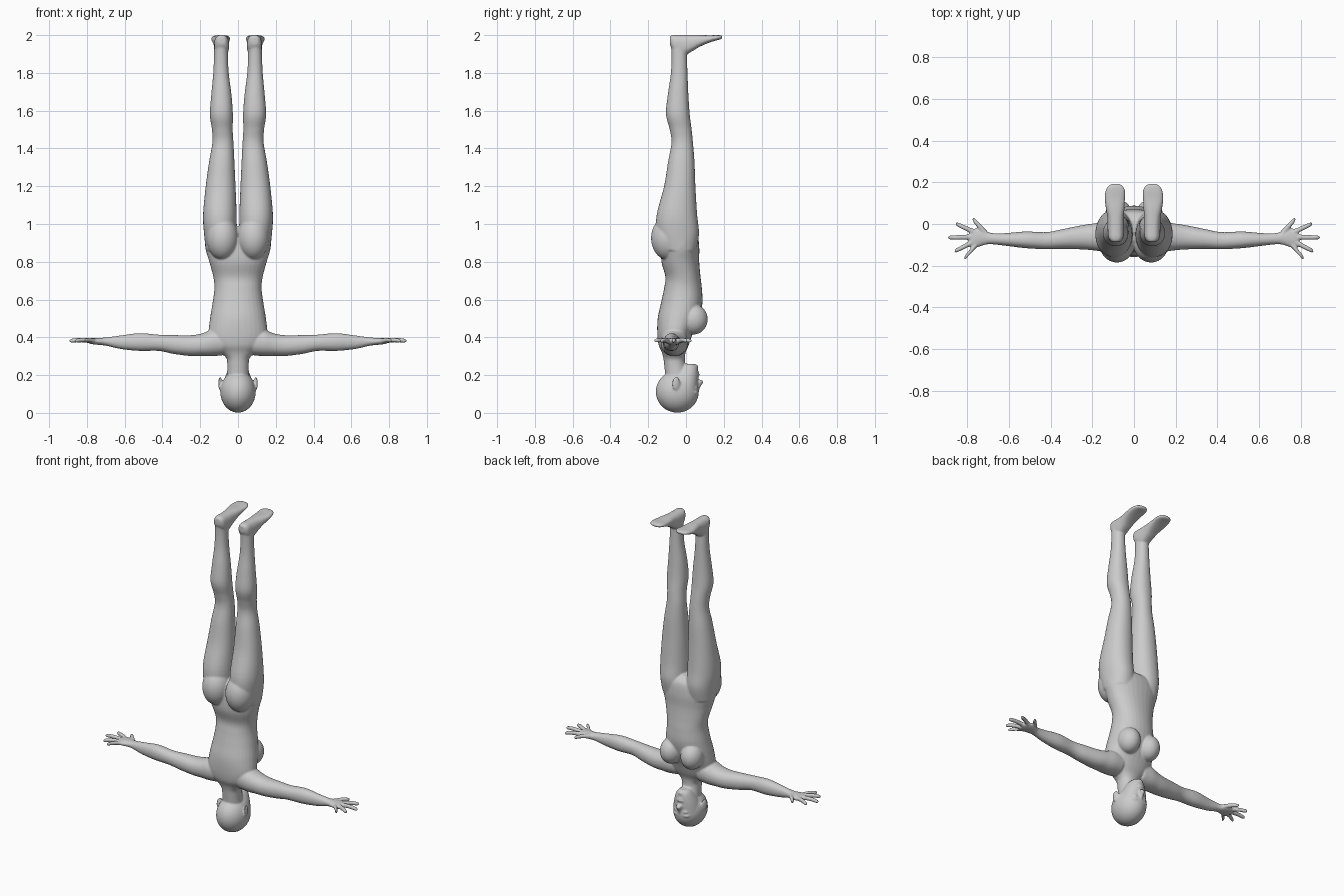
import bpy, bmesh, math
from mathutils import Vector, Matrix

bm = bmesh.new()


def spline(a, b, c, d, t):
    """Catmull-Rom blend between section tuples b and c."""
    return [0.5 * (2*q + (r-p)*t + (2*p-5*q+4*r-s)*t*t + (3*q-p-3*r+s)*t**3)
            for p, q, r, s in zip(a, b, c, d)]


def loft(axis, secs, side=1, n=32, power=2.15, steps=5):
    """Closed tube of rounded sections: (position on axis, centre u, centre v, radius u, radius v)."""
    full = []
    for i in range(len(secs) - 1):
        a, d = secs[max(i-1, 0)], secs[min(i+2, len(secs)-1)]
        full += [spline(a, secs[i], secs[i+1], d, k/steps) for k in range(steps)]
    full.append(secs[-1])
    rings = []
    for p, cu, cv, ru, rv in full:
        ring = []
        for k in range(n):
            c, s = math.cos(2*math.pi*k/n), math.sin(2*math.pi*k/n)
            u = cu + ru*math.copysign(abs(c)**(2/power), c)
            v = cv + rv*math.copysign(abs(s)**(2/power), s)
            x, y, z = {'x': (p, u, v), 'y': (u, p, v), 'z': (u, v, p)}[axis]
            ring.append(bm.verts.new((side*x, y, z)))
        rings.append(ring)
    for r0, r1 in zip(rings, rings[1:]):
        for k in range(n):
            bm.faces.new((r0[k], r0[(k+1) % n], r1[(k+1) % n], r1[k]))
    bm.faces.new(rings[0])
    bm.faces.new(rings[-1])


def ball(centre, radii, side=1, tilt=0):
    m = (Matrix.Translation((side*centre[0], centre[1], centre[2]))
         @ Matrix.Rotation(side*tilt, 4, 'Z') @ Matrix.Diagonal((*radii, 1)))
    bmesh.ops.create_uvsphere(bm, u_segments=32, v_segments=20, radius=1, matrix=m)


# torso and neck (upside down: hips high, neck low)
loft('z', [(.2, 0, -.05, .058, .06), (.26, 0, -.06, .057, .056), (.29, 0, -.063, .062, .057),
           (.32, 0, -.065, .09, .063), (.36, 0, -.065, .135, .08), (.42, 0, -.058, .155, .094),
           (.5, 0, -.04, .148, .11), (.58, 0, -.023, .135, .11), (.66, 0, -.016, .125, .1),
           (.72, 0, -.016, .131, .093), (.8, 0, -.03, .152, .1), (.88, 0, -.03, .174, .1),
           (.95, 0, -.03, .165, .088), (.985, 0, -.03, .08, .05)])

# head: skull, jaw, nose, lips, chin
ball((0, -.046, .112), (.094, .114, .111))
loft('z', [(.06, 0, -.02, .07, .074), (.09, 0, -.02, .08, .084), (.13, 0, -.02, .083, .083),
           (.18, 0, -.01, .072, .075), (.22, 0, .004, .056, .06), (.245, 0, .012, .042, .047),
           (.26, 0, .012, .026, .034)])
loft('z', [(.11, 0, .055, .009, .011), (.14, 0, .064, .011, .014), (.163, 0, .072, .017, .02),
           (.175, 0, .068, .014, .014)])
ball((0, .06, .2), (.025, .013, .007))
ball((0, .058, .212), (.021, .012, .007))
ball((0, .05, .243), (.02, .015, .014))

for s in (1, -1):
    # eyes, brows, ears
    ball((.034, .052, .132), (.017, .012, .008), s, -.35)
    ball((.036, .054, .108), (.024, .01, .007), s, -.35)
    ball((.094, -.052, .155), (.009, .022, .036), s, .3)
    # breasts, buttocks
    ball((.073, .04, .495), (.066, .075, .08), s)
    ball((.082, -.095, .925), (.084, .09, .115), s)
    # leg
    loft('z', [(.86, .085, -.035, .085, .09), (.95, .093, -.043, .087, .112),
               (1.05, .096, -.048, .089, .107), (1.2, .092, -.033, .079, .083),
               (1.33, .086, -.025, .067, .07), (1.43, .08, -.02, .056, .057),
               (1.5, .083, -.028, .055, .058), (1.58, .088, -.043, .061, .063),
               (1.68, .088, -.042, .054, .055), (1.8, .09, -.036, .041, .044),
               (1.9, .09, -.036, .037, .041), (1.97, .088, -.038, .037, .044)], s)
    # foot
    loft('y', [(-.086, .087, 1.972, .02, .022), (-.065, .087, 1.958, .036, .043),
               (-.02, .087, 1.945, .04, .056), (.03, .088, 1.957, .04, .044),
               (.07, .09, 1.969, .044, .032), (.12, .092, 1.979, .049, .02),
               (.16, .09, 1.986, .047, .014), (.182, .089, 1.988, .036, .011),
               (.192, .089, 1.989, .02, .007)], s, power=2.5)
    # arm and palm
    loft('x', [(.08, -.062, .375, .07, .07), (.14, -.062, .37, .072, .07),
               (.19, -.062, .361, .065, .06), (.25, -.064, .356, .058, .055),
               (.34, -.072, .362, .048, .05), (.42, -.08, .371, .041, .043),
               (.52, -.076, .375, .04, .047), (.62, -.074, .374, .03, .036),
               (.685, -.07, .377, .027, .024), (.715, -.066, .378, .034, .02),
               (.75, -.066, .379, .045, .018), (.777, -.07, .38, .045, .015),
               (.79, -.07, .38, .036, .011)], s)
    # fingers and thumb: base x, base y, tip x, tip y, radius
    for bx, by, tx, ty, r in ((.705, -.05, .775, .024, .016), (.765, -.04, .856, .002, .0125),
                              (.77, -.063, .893, -.065, .012), (.77, -.085, .862, -.132, .0125),
                              (.755, -.098, .815, -.165, .0135)):
        f = lambda t, k: (bx+(tx-bx)*t, by+(ty-by)*t, .38+.006*math.sin(3*t), r*k, .0125*k)
        loft('x', [f(0, 1.1), f(.5, 1), f(.85, .9), f(.96, .7), f(1, .35)], s, n=16)

bmesh.ops.recalc_face_normals(bm, faces=bm.faces)
mesh = bpy.data.meshes.new("body")
bm.to_mesh(mesh)
bm.free()
body = bpy.data.objects.new("body", mesh)
bpy.context.collection.objects.link(body)

# fuse the parts into one skin and soften the joins
rem = body.modifiers.new("fuse", 'REMESH')
rem.mode = 'VOXEL'
rem.voxel_size = .0048
rem.use_smooth_shade = True
smooth = body.modifiers.new("soften", 'SMOOTH')
smooth.factor = .5
smooth.iterations = 8
